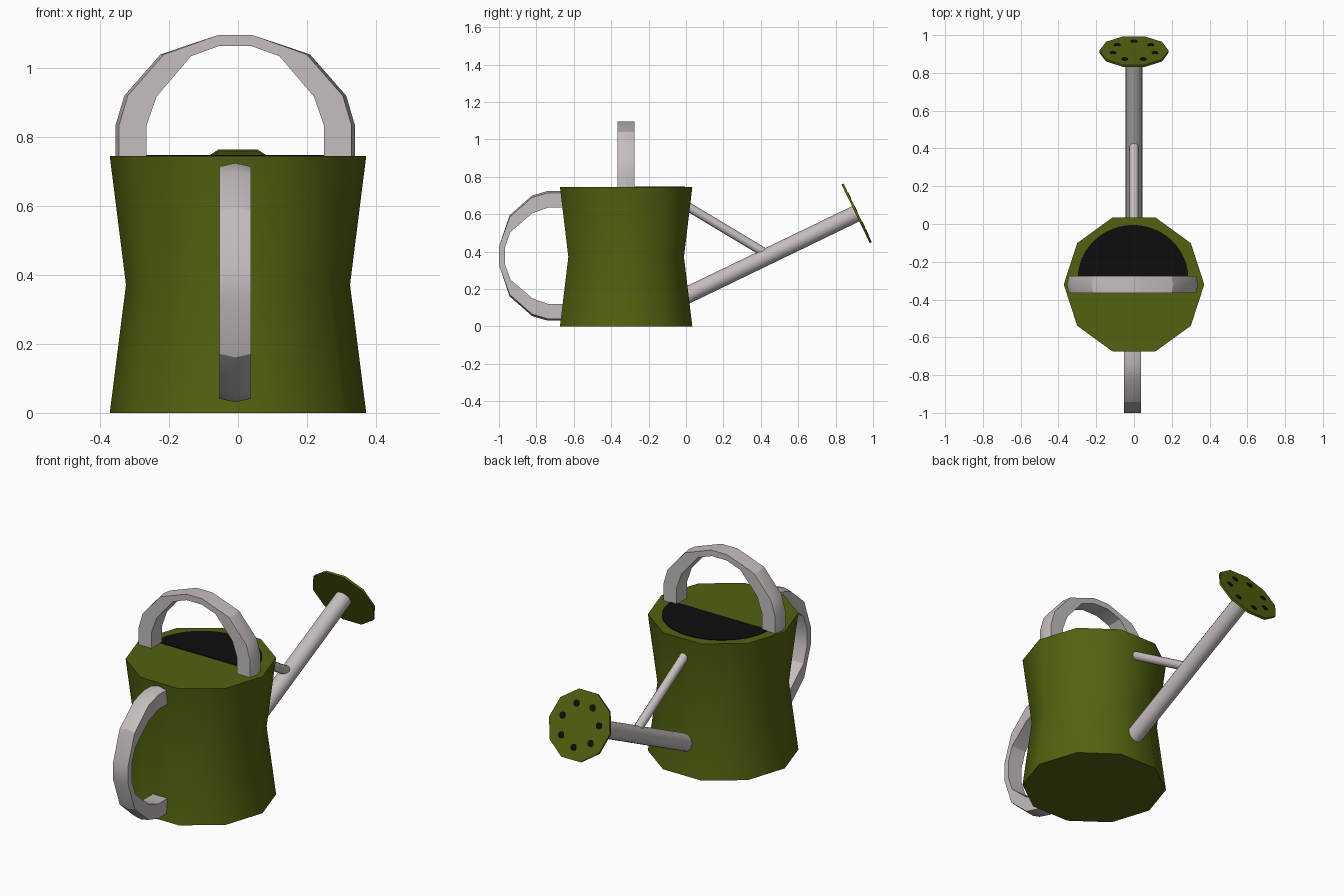
import bpy, bmesh, math
from mathutils import Vector

if "Cube" in bpy.data.objects:
    bpy.data.objects.remove(bpy.data.objects["Cube"])

def material(name, rgb):
    m = bpy.data.materials.new(name)
    m.diffuse_color = (*rgb, 1)
    m.use_nodes = True
    m.node_tree.nodes["Principled BSDF"].inputs["Base Color"].default_value = m.diffuse_color
    return m

GREEN = material("olive_green", (0.085, 0.122, 0.005))
GREY = material("warm_grey", (0.56, 0.51, 0.51))
BLACK = material("black", (0.004, 0.004, 0.004))

def finish(name, bm, mat, angle=40):
    bmesh.ops.recalc_face_normals(bm, faces=bm.faces)
    me = bpy.data.meshes.new(name)
    bm.to_mesh(me)
    bm.free()
    me.materials.append(mat)
    ob = bpy.data.objects.new(name, me)
    bpy.context.collection.objects.link(ob)
    bpy.ops.object.select_all(action='DESELECT')
    ob.select_set(True)
    bpy.context.view_layer.objects.active = ob
    bpy.ops.object.shade_smooth_by_angle(angle=math.radians(angle))
    return ob

def loft(name, rings, mat, angle=40):
    """Skin closed rings of equal point count and cap both ends."""
    bm = bmesh.new()
    vs = [[bm.verts.new(p) for p in r] for r in rings]
    n = len(vs[0])
    for a, b in zip(vs, vs[1:]):
        for i in range(n):
            j = (i + 1) % n
            bm.faces.new((a[i], a[j], b[j], b[i]))
    bm.faces.new(vs[0])
    bm.faces.new(vs[-1])
    return finish(name, bm, mat, angle)

def tube(name, a, b, r, sides, mat):
    """Cylinder between two points lying in the x = 0 plane."""
    a, b = Vector(a), Vector(b)
    d = (b - a).normalized()
    up = d.cross(Vector((1, 0, 0)))
    def ring(c):
        return [c + Vector((1, 0, 0)) * r * math.cos(t) + up * r * math.sin(t)
                for t in (2 * math.pi * k / sides for k in range(sides))]
    return loft(name, [ring(a), ring(b)], mat)

# Body: ten-sided, pinched at the waist
CY = -0.32
def decagon(r, z):
    return [(r * math.cos(k * math.pi / 5), CY + r * math.sin(k * math.pi / 5), z)
            for k in range(10)]
loft("body", [decagon(0.372, 0), decagon(0.325, 0.372), decagon(0.372, 0.745)], GREEN, 50)

# Opening: half-disc plate on the rear half of the top
bm = bmesh.new()
arc = [(-0.005 + 0.293 * math.cos(t), -0.29 + 0.285 * math.sin(t))
       for t in (math.pi * k / 24 for k in range(25))]
base = bm.faces.new([bm.verts.new((x, y, 0.744)) for x, y in arc])
top = bmesh.ops.extrude_face_region(bm, geom=[base])
bmesh.ops.translate(bm, vec=(0, 0, 0.004),
                    verts=[v for v in top["geom"] if isinstance(v, bmesh.types.BMVert)])
finish("opening", bm, BLACK)

# Handles: arch of (outer u, outer v, inner u, inner v), mirrored in u
HALF = [(0.347, 0.745, 0.257, 0.745), (0.347, 0.835, 0.257, 0.835),
        (0.322, 0.92, 0.228, 0.918), (0.217, 1.04, 0.128, 1.035),
        (0.048, 1.097, 0.045, 1.065)]
def handle(name, place, start):
    half = [(HALF[0][0], start, HALF[0][2], start)] + HALF[1:]
    path = [(-a, b, -c, d) for a, b, c, d in half] + half[::-1]
    rings = []
    for a, b, c, d in path:
        s = math.copysign(0.01 if abs(a) > 0.1 else 0, a)   # shallow ridge
        rings.append([place(a - s, b, -0.045), place(a, b, 0), place(a - s, b, 0.045),
                      place(c, d, 0.045), place(c, d, -0.045)])
    loft(name, rings, GREY, 25)

OFF = -0.008
handle("top_handle", lambda u, v, w: (u + OFF, CY + w, v), 0.742)
handle("side_handle", lambda u, v, w: (w + OFF, 0.097 - v, 0.378 + u), 0.73)

# Spout and its brace
A = math.radians(25.8)
axis = Vector((0, math.cos(A), math.sin(A)))
tilt = Vector((0, -math.sin(A), math.cos(A)))
centre = Vector((0, 0.9125, 0.605))
tube("spout", centre - axis * 1.03, centre, 0.045, 16, GREY)
tube("spout_brace", (0, -0.03, 0.665), (0, 0.42, 0.395), 0.024, 12, GREY)

# Rose: thin ten-sided disc with seven dark holes
def disc(c, r, n):
    return [c + Vector((1, 0, 0)) * r * math.cos(2 * math.pi * k / n)
            + tilt * r * math.sin(2 * math.pi * k / n) for k in range(n)]
loft("rose", [disc(centre - axis * 0.006, 0.183, 10),
              disc(centre + axis * 0.006, 0.183, 10)], GREEN)
for i in range(7):
    t = -math.pi / 2 + i * 2 * math.pi / 7
    c = centre + Vector((1, 0, 0)) * 0.113 * math.cos(t) + tilt * 0.113 * math.sin(t)
    loft(f"rose_hole_{i + 1}", [disc(c + axis * 0.004, 0.018, 10),
                                disc(c + axis * 0.008, 0.018, 10)], BLACK)
